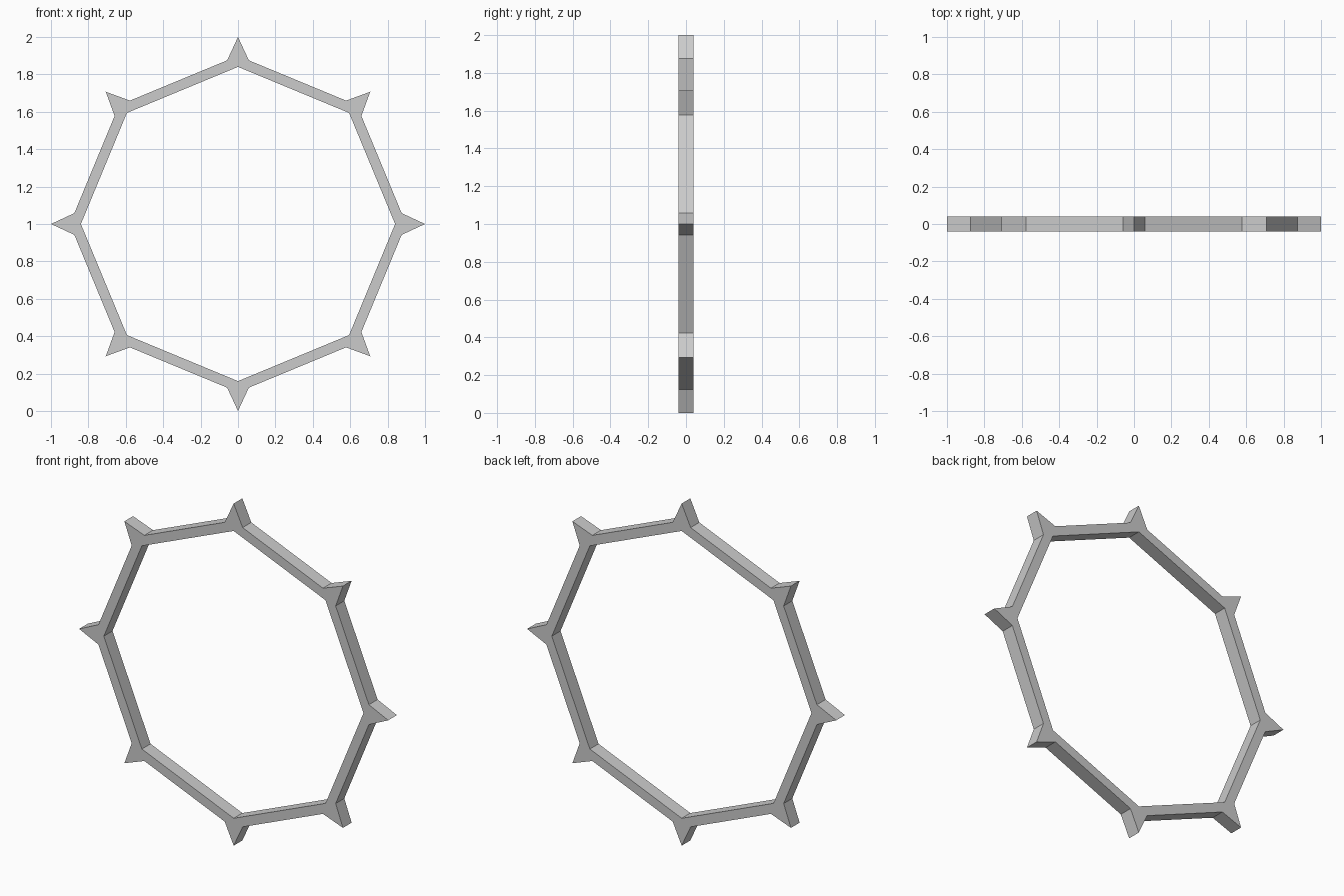
import bpy, bmesh
from math import sin, cos, pi

if "Cube" in bpy.data.objects:
    bpy.data.objects.remove(bpy.data.objects["Cube"])

SIDES = 8
INNER_R = 0.84      # inner octagon corner radius
BASE_R = 0.875      # radial height of the spike shoulders
BASE_W = 0.058      # half width of the spike base
TIP_R = 1.0
HALF_DEPTH = 0.04

bm = bmesh.new()


def point(i, radial, tangent=0.0):
    """Vertex on the front plane, in the local frame of corner i."""
    a = 2 * pi * i / SIDES
    x = radial * sin(a) + tangent * cos(a)
    z = radial * cos(a) - tangent * sin(a)
    return bm.verts.new((x, -HALF_DEPTH, 1 + z))


corners = [(point(i, INNER_R), point(i, BASE_R, -BASE_W),
            point(i, TIP_R), point(i, BASE_R, BASE_W)) for i in range(SIDES)]

for i, (inner, left, tip, right) in enumerate(corners):
    next_inner, next_left = corners[(i + 1) % SIDES][:2]
    # Spiked corner
    bm.faces.new((inner, left, tip, right))
    # Straight bar to the next corner
    bm.faces.new((inner, right, next_left, next_inner))

# Give the flat ring its depth, keeping the front face
front = bm.faces[:]
ext = bmesh.ops.extrude_face_region(bm, geom=front, use_keep_orig=True)
for v in ext["geom"]:
    if isinstance(v, bmesh.types.BMVert):
        v.co.y = HALF_DEPTH
bmesh.ops.recalc_face_normals(bm, faces=bm.faces)

mesh = bpy.data.meshes.new("spiked_ring")
bm.to_mesh(mesh)
bm.free()
ring = bpy.data.objects.new("spiked_ring", mesh)
bpy.context.collection.objects.link(ring)
